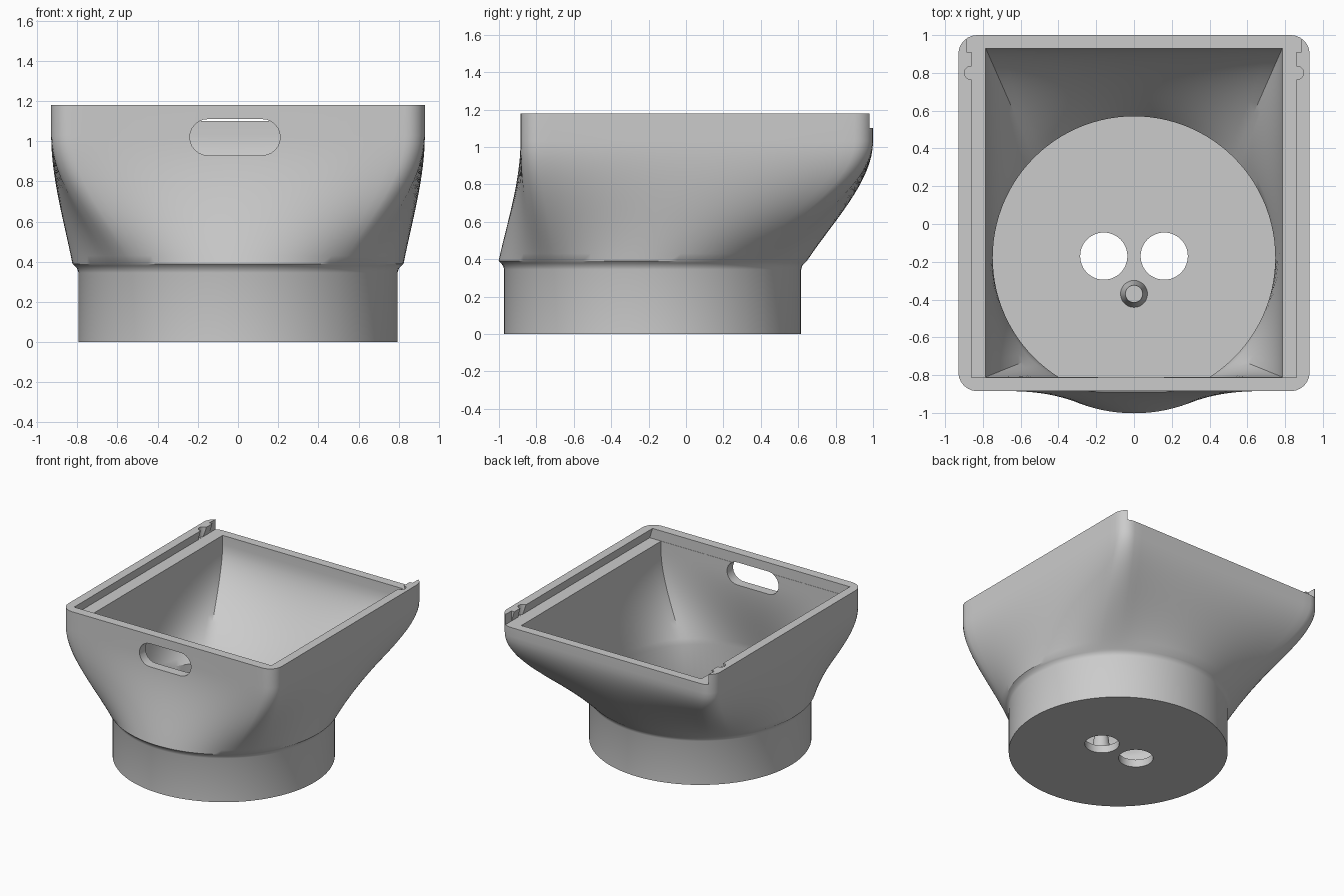
import bpy, bmesh, math
from mathutils import Matrix, Vector

if "Cube" in bpy.data.objects:
    bpy.data.objects.remove(bpy.data.objects["Cube"])

CY = -0.178                     # centre of the round base
grey = bpy.data.materials.new("light_grey")
grey.diffuse_color = (0.6, 0.6, 0.6, 1)
grey.use_nodes = True
grey.node_tree.nodes["Principled BSDF"].inputs["Base Color"].default_value = grey.diffuse_color


def make_object(name, bm):
    bmesh.ops.recalc_face_normals(bm, faces=bm.faces)
    me = bpy.data.meshes.new(name)
    bm.to_mesh(me)
    bm.free()
    me.materials.append(grey)
    ob = bpy.data.objects.new(name, me)
    bpy.context.collection.objects.link(ob)
    return ob


def outline(hx, y0, y1, r, side=26, arc=6):
    """Rounded rectangle points, each paired with its angle on the circle."""
    corners = [(hx - r, y1 - r), (-hx + r, y1 - r), (-hx + r, y0 + r), (hx - r, y0 + r)]
    spread = 6 if r else 0
    pts = []
    for c, (x, y) in enumerate(corners):
        mid = 45 + 90 * c
        steps = arc if r else 0
        for i in range(steps + 1):
            t = i / steps if steps else 0.5
            a = math.radians(90 * c + 90 * t)
            pts.append((Vector((x + r * math.cos(a), y + r * math.sin(a))),
                        mid + spread * (2 * t - 1)))
        nx, ny = corners[(c + 1) % 4]
        a = math.radians(90 * c + 90)
        off = Vector((r * math.cos(a), r * math.sin(a)))
        p, q = Vector((x, y)) + off, Vector((nx, ny)) + off
        for i in range(1, side):
            t = i / side
            pts.append((p.lerp(q, t), mid + spread + (90 - 2 * spread) * t))
    return pts


def loft(name, pts, rings):
    """Stack rings of (z, circle radius, blend towards the rectangle)."""
    bm = bmesh.new()
    prev = None
    for z, rad, s in rings:
        ring = []
        for p, deg in pts:
            a = math.radians(deg)
            c = Vector((rad * math.cos(a), CY + rad * math.sin(a)))
            ring.append(bm.verts.new((*c.lerp(p, s), z)))
        if prev is None:
            bm.faces.new(ring)
        else:
            n = len(ring)
            for i in range(n):
                j = (i + 1) % n
                bm.faces.new((prev[i], prev[j], ring[j], ring[i]))
        prev = ring
    bm.faces.new(prev)
    return make_object(name, bm)


def flare(rad, z0, z1, steps=16):
    out = []
    for i in range(steps + 1):
        u = i / steps
        s = 1.2 * u * (1 - u) ** 2 + 3 * u * u - 2 * u ** 3
        out.append((z0 + (z1 - z0) * u, rad, s))
    return out


def prism(name, profile, start, depth):
    """Extrude a closed 3D profile along a vector."""
    bm = bmesh.new()
    f = bm.faces.new([bm.verts.new(Vector(p) + Vector(start)) for p in profile])
    ext = bmesh.ops.extrude_face_region(bm, geom=[f])
    bmesh.ops.translate(bm, vec=depth,
                        verts=[v for v in ext["geom"] if isinstance(v, bmesh.types.BMVert)])
    return make_object(name, bm)


def cone(name, r1, r2, x, y, z0, z1, seg=48):
    bm = bmesh.new()
    bmesh.ops.create_cone(bm, cap_ends=True, segments=seg, radius1=r1, radius2=r2,
                          depth=z1 - z0, matrix=Matrix.Translation((x, y, (z0 + z1) / 2)))
    return make_object(name, bm)


def cut(target, cutter):
    bpy.context.view_layer.objects.active = target
    m = target.modifiers.new("cut", "BOOLEAN")
    m.operation, m.solver, m.object = "DIFFERENCE", "EXACT", cutter
    bpy.ops.object.modifier_apply(modifier=m.name)
    bpy.data.objects.remove(cutter)


# Outer shell: round base flaring into a rounded rectangular mouth
hopper = loft("hopper_body", outline(0.93, -0.885, 1.0, 0.1),
              [(0, 0.794, 0), (0.345, 0.794, 0), (0.365, 0.80, 0), (0.38, 0.813, 0)]
              + flare(0.824, 0.39, 1.03) + [(1.18, 0.824, 1)])

# Hollow interior
cut(hopper, loft("cavity", outline(0.785, -0.81, 0.93, 0),
                 [(0.06, 0.748, 0)] + flare(0.748, 0.39, 1.03) + [(1.13, 0.748, 1)]))

# Dovetail slot for a sliding lid, open at the back
cut(hopper, prism("lid_slot",
                  [(-0.885, 0, 1.10), (0.885, 0, 1.10), (0.854, 0, 1.20), (-0.854, 0, 1.20)],
                  (0, -0.812, 0), (0, 2, 0)))
cut(hopper, prism("slot_mouth",
                  [(-0.886, 0, 1.10), (0.886, 0, 1.10), (0.886, 0, 1.3), (-0.886, 0, 1.3)],
                  (0, 0.91, 0), (0, 0.4, 0)))

# Lid detents, drain holes
for sx in (-1, 1):
    cut(hopper, cone("detent", 0.035, 0.035, sx * 0.863, 0.80, 1.101, 1.3, 24))
    cut(hopper, cone("floor_hole", 0.125, 0.125, sx * 0.16, -0.17, -0.1, 0.2))

# Rounded grip opening in the front wall
grip = []
for i in range(26):
    right = i < 13
    a = math.radians(-90 + 15 * (i if right else i - 1))
    grip.append(((0.135 if right else -0.135) + 0.09 * math.cos(a) - 0.015, 0,
                 1.02 + 0.09 * math.sin(a)))
cut(hopper, prism("grip_opening", grip, (0, -1.2, 0), (0, 0.6, 0)))

# Tapered peg on the floor
peg = cone("floor_peg", 0.072, 0.046, 0, -0.37, 0.055, 0.25, 32)

for ob in (hopper, peg):
    bpy.ops.object.select_all(action="DESELECT")
    ob.select_set(True)
    bpy.context.view_layer.objects.active = ob
    bpy.ops.object.shade_smooth_by_angle(angle=math.radians(30))
